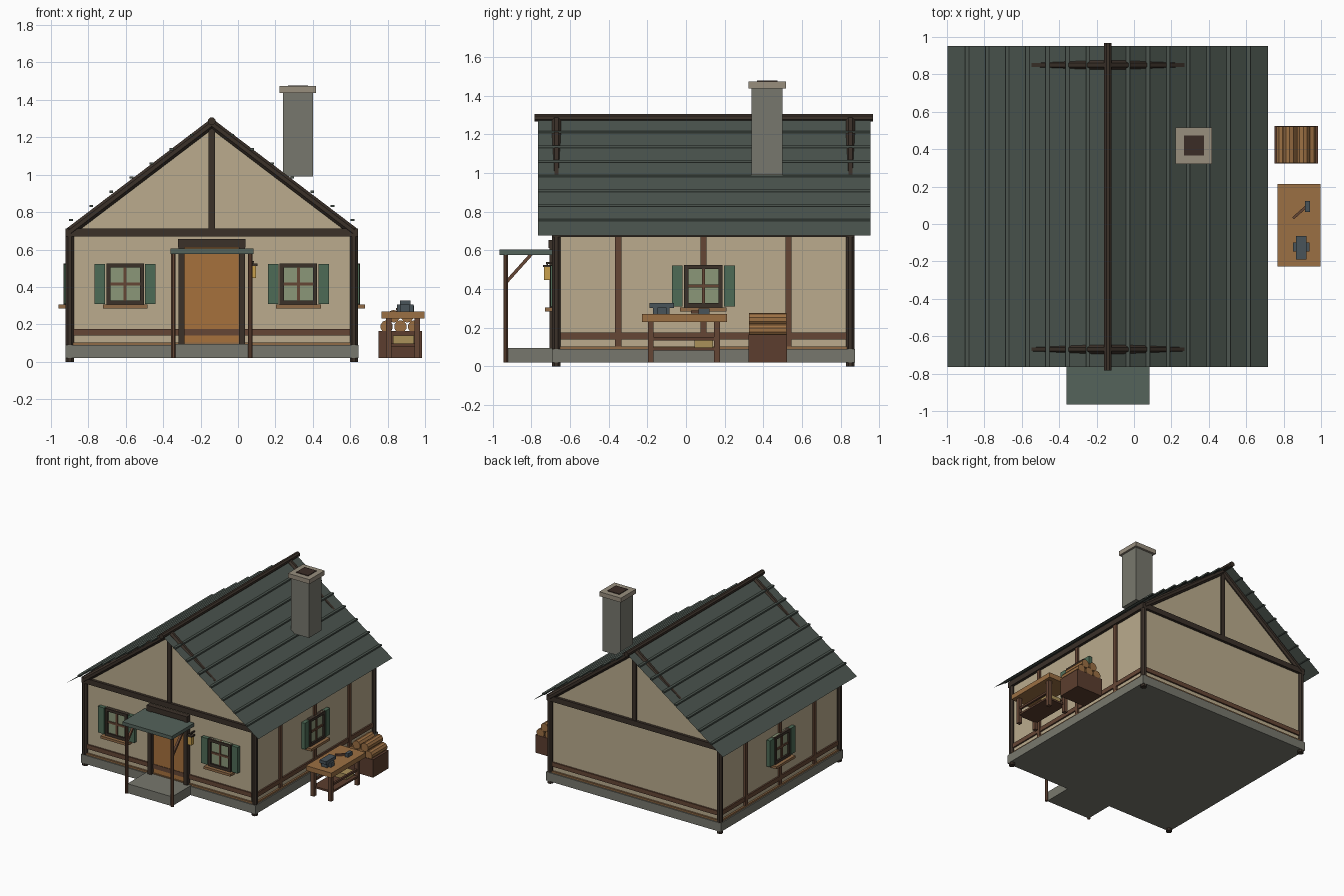
import bpy, math
from mathutils import Matrix, Vector

if "Cube" in bpy.data.objects:
    bpy.data.objects.remove(bpy.data.objects["Cube"])

CX, CY, W = -0.14, 0.09, 0.76          # house centre and half width
RIDGE, SLOPE = 1.28, 0.705             # roof profile
MATS = {}
COL = dict(plaster="b9aa8c", dark="3d342d", brown="654838", plank="8f6b49", stone="77776d",
           cap="978d7d", roof="4d5650", porch="55635b", glass="8a9678", shutter="4f6b57",
           door="a5713f", iron="4a545a", lamp="c9a04e", log="9a6f45", crate="5c4032", soot="3d302a",
           tan="a8905a")


def mat(k):
    if k not in MATS:
        m = bpy.data.materials.new(k)
        m.diffuse_color = [(int(COL[k][i:i + 2], 16) / 255) ** 2.2 for i in (0, 2, 4)] + [1]
        m.use_nodes = True
        m.node_tree.nodes["Principled BSDF"].inputs["Base Color"].default_value = m.diffuse_color
        MATS[k] = m
    return MATS[k]


def mesh(name, k, verts, faces, M=Matrix()):
    me = bpy.data.meshes.new(name)
    me.from_pydata([M @ Vector(v) for v in verts], [], faces)
    me.materials.append(mat(k))
    ob = bpy.data.objects.new(name, me)
    bpy.context.collection.objects.link(ob)
    return ob


def box(name, k, x, y, z, M=Matrix()):
    v = [(a, b, c) for a in x for b in y for c in z]
    return mesh(name, k, v, [(0, 1, 3, 2), (4, 6, 7, 5), (0, 4, 5, 1),
                             (2, 3, 7, 6), (0, 2, 6, 4), (1, 5, 7, 3)], M)


def align(a, b):
    a, b = Vector(a), Vector(b)
    return Matrix.Translation((a + b) / 2) @ (b - a).to_track_quat('Z', 'Y').to_matrix().to_4x4(), (b - a).length


def rod(name, k, a, b, r, n=8):
    M, L = align(a, b)
    v = [(r * math.cos(2 * math.pi * (i + .5) / n), r * math.sin(2 * math.pi * (i + .5) / n), s * L / 2)
         for s in (-1, 1) for i in range(n)]
    f = [(i, (i + 1) % n, n + (i + 1) % n, n + i) for i in range(n)]
    return mesh(name, k, v, f + [tuple(range(n))[::-1], tuple(range(n, 2 * n))], M)


def bar(name, k, a, b, t):
    M, L = align(a, b)
    return box(name, k, (-t / 2, t / 2), (-t / 2, t / 2), (-L / 2, L / 2), M)


# wall frame: u along the wall, n outwards from the wall face
def on_wall(name, k, deg, u, n, z):
    M = Matrix.Translation((CX, CY, 0)) @ Matrix.Rotation(math.radians(deg), 4, 'Z')
    return box(name, k, u, (-W - n[1], -W - n[0]), z, M)


# foundation and plaster body with gables
box("foundation", "stone", (CX - .783, CX + .783), (CY - .783, CY + .783), (.02, .09))
prof = [(-W, .08), (W, .08), (W, .70), (0, 1.26), (-W, .70)]
mesh("plaster_walls", "plaster", [(CX + x, CY + s * W, z) for s in (-1, 1) for x, z in prof],
     [(0, 1, 2, 3, 4), (9, 8, 7, 6, 5)] + [(i, i + 5, (i + 1) % 5 + 5, (i + 1) % 5) for i in range(5)])

# timber frame
for sx in (-1, 1):
    for sy in (-1, 1):
        x, y = CX + sx * W, CY + sy * W
        rod("corner_post", "dark", (x, y, 0), (x, y, .69), .024)
        rod("rake_beam", "dark", (x, y, .695), (CX, y, 1.272), .026)
for d in (0, 90, 180, 270):
    on_wall("wall_plate", "dark", d, (-.78, .78), (-.02, .022), (.67, .713))
    on_wall("rail", "brown", d, (-.74, .74), (-.01, .012), (.14, .175))
    on_wall("sill_plank", "plank", d, (-.75, .75), (-.01, .014), (.088, .104))
    if d in (0, 180):
        on_wall("king_post", "dark", d, (-.017, .017), (-.01, .015), (.71, 1.25))
    else:
        for u in (-.44, 0, .44):
            on_wall("stud", "brown", d, (u - .016, u + .016), (-.01, .014), (.10, .68))


# windows with shutters and sills
def window(d, c):
    z0, z1, h = .305, .525, .1
    on_wall("window_glass", "glass", d, (c - h, c + h), (0, .018), (z0, z1))
    for s in (-1, 1):
        e = sorted((c + s * h, c + s * (h - .022)))
        on_wall("window_jamb", "dark", d, e, (0, .032), (z0, z1))
        e = sorted((c + s * .107, c + s * .163))
        on_wall("shutter", "shutter", d, e, (0, .03), (z0 + .005, z1 - .003))
    for a in (z0, z1 - .022):
        on_wall("window_rail", "dark", d, (c - h, c + h), (0, .032), (a, a + .022))
    on_wall("muntin_vertical", "brown", d, (c - .008, c + .008), (0, .026), (z0, z1))
    on_wall("muntin_horizontal", "brown", d, (c - h, c + h), (0, .026), (.407, .423))
    on_wall("window_sill", "plank", d, (c - .12, c + .12), (0, .06), (.285, .305))


for d, c in ((0, -.463), (0, .463), (90, 0), (270, 0)):
    window(d, c)

# door and frame
on_wall("door", "door", 0, (-.15, .15), (0, .008), (.09, .62))
for s in (-1, 1):
    on_wall("door_post", "dark", 0, sorted((s * .145, s * .178)), (0, .035), (.09, .62))
on_wall("door_lintel", "dark", 0, (-.18, .18), (0, .042), (.612, .655))

# porch
box("porch_step", "stone", (CX - .2, CX + .2), (-.93, -.67), (.02, .096))
box("porch_roof", "porch", (CX - .222, CX + .222), (-.965, -.68), (.577, .605))
for s in (-1, 1):
    x = CX + s * .205
    rod("porch_post", "brown", (x, -.932, .02), (x, -.932, .58), .013)
    bar("porch_brace", "brown", (x, -.93, .435), (x, -.80, .58), .017)

# lantern
box("lantern", "lamp", (.063, .097), (-.735, -.7), (.447, .515))
box("lantern_cap", "dark", (.057, .103), (-.74, -.695), (.513, .524))
box("lantern_bracket", "dark", (.075, .085), (-.725, -.67), (.53, .54))
box("lantern_hook", "dark", (.077, .083), (-.721, -.714), (.52, .54))

# roof sheets, battens and ridge
for s in (-1, 1):
    e = (CX + s * .857, RIDGE - SLOPE * .857)
    mesh("roof_sheet", "roof", [(CX, -.765, RIDGE), (e[0], -.765, e[1]), (e[0], .953, e[1]), (CX, .953, RIDGE)],
         [(0, 1, 2, 3) if s > 0 else (3, 2, 1, 0)])
    for i in range(1, 8):
        x, z = CX + s * .1075 * i, RIDGE - SLOPE * .1075 * i + .008
        box("roof_batten", "roof", (x - .01, x + .01), (-.765, .953), (z - .006, z + .006))
rod("ridge_beam", "dark", (CX, -.783, 1.286), (CX, .968, 1.286), .021)

# chimney
box("chimney_stack", "stone", (.24, .4), (.338, .498), (.99, 1.44))
box("chimney_cap", "cap", (.222, .416), (.322, .516), (1.437, 1.473))
box("chimney_flue", "soot", (.266, .373), (.366, .473), (1.45, 1.478))

# workbench
box("bench_top", "log", (.768, .997), (-.227, .213), (.23, .27))
for x in (.805, .958):
    for y in (-.182, .16):
        box("bench_leg", "brown", (x - .015, x + .015), (y - .015, y + .015), (.02, .235))
box("bench_shelf", "crate", (.795, .97), (-.18, .16), (.082, .097))
for x in (.805, .958):
    box("bench_stretcher", "crate", (x - .008, x + .008), (-.18, .16), (.135, .152))
box("shelf_box", "tan", (.83, .94), (.045, .14), (.097, .14))

# anvil and hammer
box("anvil_base", "iron", (.868, .918), (-.17, -.085), (.27, .305))
box("anvil_waist", "iron", (.85, .937), (-.148, -.1), (.27, .305))
box("anvil_top", "iron", (.865, .923), (-.19, -.063), (.303, .328))
bar("hammer_handle", "brown", (.85, .03, .281), (.925, .097, .281), .014)
box("hammer_head", "iron", (.914, .941), (.064, .122), (.27, .3))

# log crate
box("log_crate", "crate", (.75, .985), (.323, .523), (.02, .165))
for x, z in ((.795, .188), (.868, .188), (.942, .188), (.832, .243), (.905, .243)):
    rod("log", "log", (x, .327, z), (x, .52, z), .034, 10)
